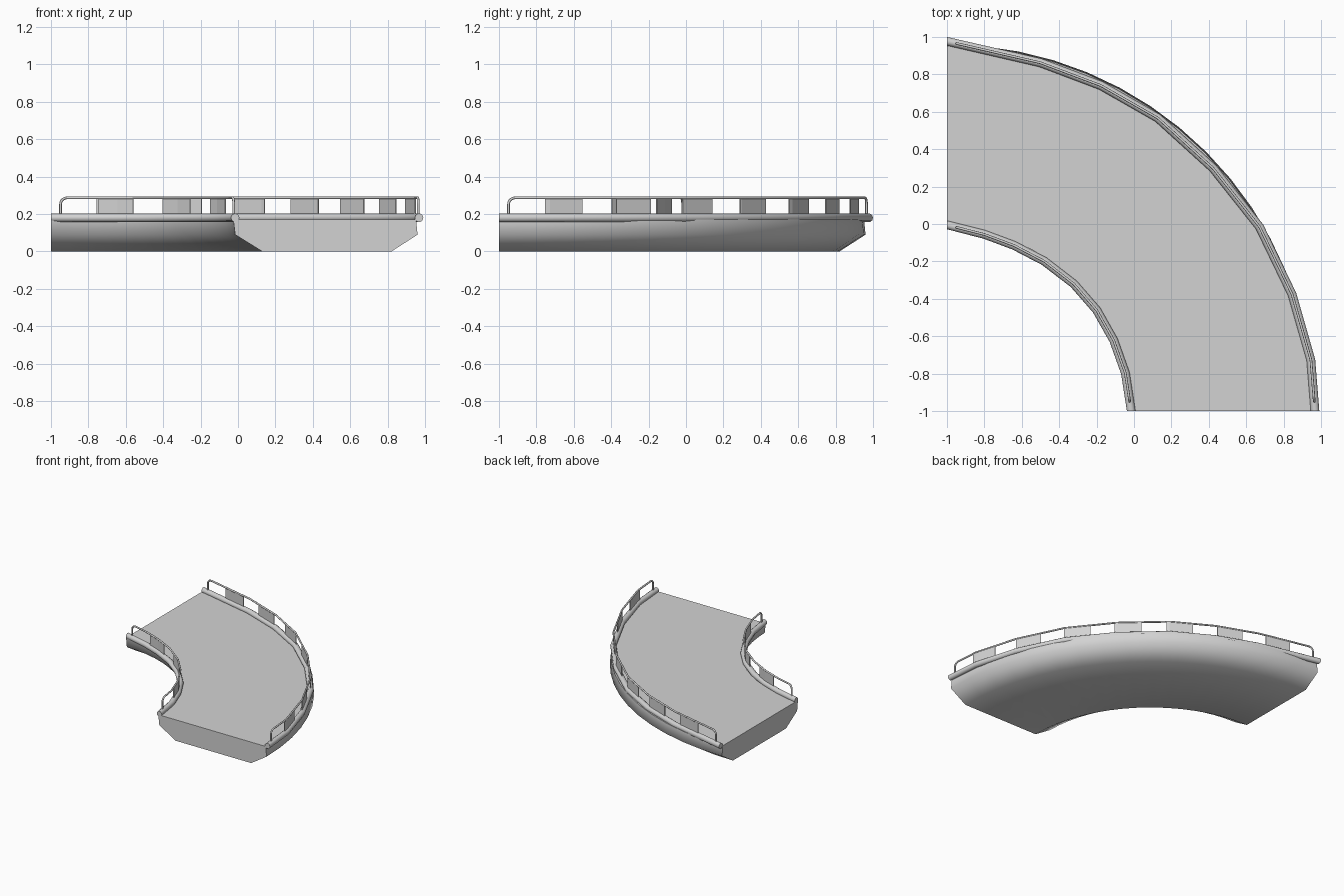
import bpy, bmesh
from math import sin, cos, pi, radians, degrees
from mathutils import Vector

cube = bpy.data.objects.get("Cube")
if cube:
    bpy.data.objects.remove(cube, do_unlink=True)

grey = bpy.data.materials.new("concrete grey")
grey.use_nodes = True
colour = (0.65, 0.65, 0.65, 1)
grey.diffuse_color = colour
grey.node_tree.nodes["Principled BSDF"].inputs["Base Color"].default_value = colour

# Edge lines of the bend: (angle in degrees, radius) about the corner of the plan
OUTER = [(0, 1.968), (8, 1.965), (18.7, 1.948), (30.5, 1.94), (42.4, 1.926),
         (54.3, 1.93), (64.7, 1.925), (75, 1.928), (90, 1.977)]
INNER = [(0, .985), (12, .975), (23, .968), (34, .965), (45, .96),
         (57, .955), (68, .955), (78, .965), (90, .995)]
PIPE_Z = 0.18
RAIL_TOP = 0.287


def polar(angle, radius, z):
    a = radians(angle)
    return Vector((radius * cos(a) - 1, radius * sin(a) - 1, z))


def radius_at(line, angle):
    """Radius where a ray at this angle crosses the straight pieces of a line."""
    for (a0, r0), (a1, r1) in zip(line, line[1:]):
        if a0 <= angle <= a1:
            d0, d1 = radians(angle - a0), radians(a1 - angle)
            return r0 * r1 * sin(d0 + d1) / (r0 * sin(d0) + r1 * sin(d1))


def finish(obj, smooth):
    obj.data.materials.append(grey)
    bpy.ops.object.select_all(action='DESELECT')
    obj.select_set(True)
    bpy.context.view_layer.objects.active = obj
    if obj.type == 'CURVE':
        bpy.ops.object.convert(target='MESH')
    if smooth:
        bpy.ops.object.shade_smooth_by_angle(angle=radians(smooth))


def loft(name, rings, smooth=0):
    """Skin a row of equal closed rings and cap both ends."""
    bm = bmesh.new()
    rows = [[bm.verts.new(p) for p in ring] for ring in rings]
    for a, b in zip(rows, rows[1:]):
        for i in range(len(a)):
            j = (i + 1) % len(a)
            bm.faces.new((a[i], a[j], b[j], b[i]))
    bm.faces.new(rows[0])
    bm.faces.new(rows[-1])
    bmesh.ops.recalc_face_normals(bm, faces=bm.faces)
    mesh = bpy.data.meshes.new(name)
    bm.to_mesh(mesh)
    bm.free()
    obj = bpy.data.objects.new(name, mesh)
    bpy.context.collection.objects.link(obj)
    finish(obj, smooth)


def edge_pipe(name, line, size=0.023, sides=10):
    turns = [2 * pi * i / sides for i in range(sides)]
    loft(name, [[polar(a, r + size * cos(t), PIPE_Z + size * sin(t)) for t in turns]
                for a, r in line], 50)


def handrail(name, line):
    """Bent tube: a post, a rounded corner, the long rail, and the same again."""
    per_unit = degrees(1 / line[4][1])
    start, bend = 0.05 * per_unit, 0.035
    ends = [(start, PIPE_Z)]
    for i in range(6):
        t = i * pi / 10
        ends.append((start + bend * (1 - cos(t)) * per_unit,
                     RAIL_TOP - bend + bend * sin(t)))
    path = ends + [(a, RAIL_TOP) for a, r in line if ends[-1][0] < a < 90 - ends[-1][0]]
    path += [(90 - a, z) for a, z in reversed(ends)]
    curve = bpy.data.curves.new(name, 'CURVE')
    curve.dimensions = '3D'
    curve.bevel_depth = 0.007
    curve.bevel_resolution = 2
    curve.use_fill_caps = True
    spline = curve.splines.new('POLY')
    spline.points.add(len(path) - 1)
    for point, (a, z) in zip(spline.points, path):
        point.co = (*polar(a, radius_at(line, a), z), 1)
    obj = bpy.data.objects.new(name, curve)
    bpy.context.collection.objects.link(obj)
    finish(obj, 50)


def panels(name, line, count, pitch, width):
    """Thin infill plates below the handrail, spaced evenly about the middle."""
    half = 0.003
    for k in range(count):
        first = 45 + (k - (count - 1) / 2) * pitch - width / 2
        last = first + width
        stops = [first] + [a for a, r in line if first < a < last] + [last]
        rings = []
        for a in stops:
            r = radius_at(line, a)
            rings.append([polar(a, r + d, z) for d, z in
                          ((-half, PIPE_Z), (half, PIPE_Z),
                           (half, RAIL_TOP), (-half, RAIL_TOP))])
        loft(f"{name}_{k + 1}", rings)


# Deck body: flat top, upright sides and sloping lower flanks
section = [(0.975, 0.172), (0.985, 0.09), (1.13, 0), (1.82, 0), (1.96, 0.09), (1.952, 0.172)]
steps = 16
loft("bridge_deck", [[polar(90 * i / steps, r, z) for r, z in section]
                     for i in range(steps + 1)], 65)

# Edge pipes, handrails and infill panels on both sides
for side, line, count, pitch, width in (("outer", OUTER, 7, 11.6, 6),
                                        ("inner", INNER, 3, 23.5, 12)):
    edge_pipe(side + "_edge_pipe", line)
    handrail(side + "_handrail", line)
    panels(side + "_rail_panel", line, count, pitch, width)
